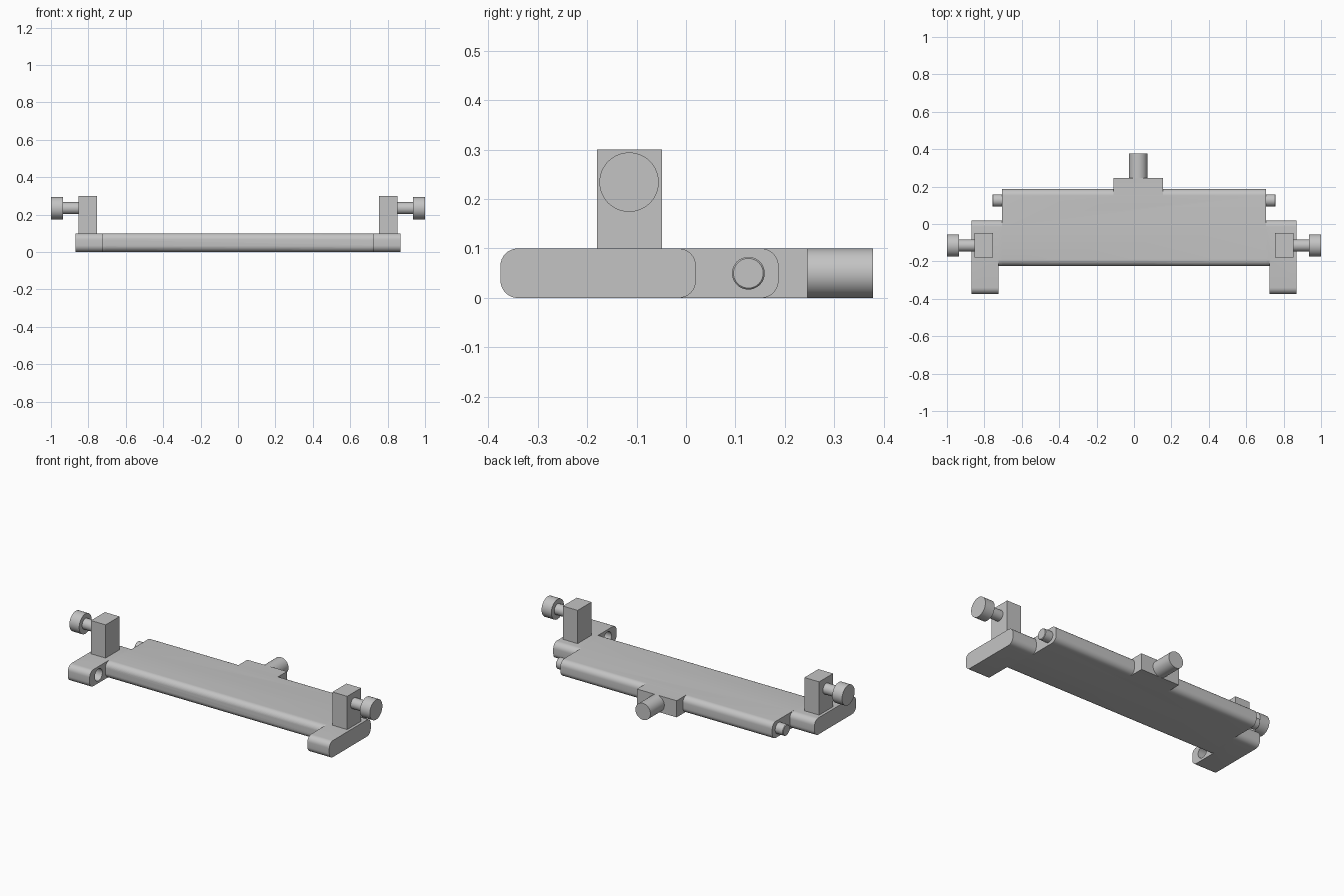
import bpy, bmesh, math
from mathutils import Matrix

cube = bpy.data.objects.get("Cube")
if cube:
    bpy.data.objects.remove(cube, do_unlink=True)

grey = bpy.data.materials.new("plain grey")
grey.use_nodes = True
GREY = (0.55, 0.55, 0.55, 1)
grey.diffuse_color = GREY
grey.node_tree.nodes["Principled BSDF"].inputs["Base Color"].default_value = GREY

THICK = 0.1


def finish(name, bm):
    bmesh.ops.recalc_face_normals(bm, faces=bm.faces)
    mesh = bpy.data.meshes.new(name)
    bm.to_mesh(mesh)
    bm.free()
    mesh.materials.append(grey)
    obj = bpy.data.objects.new(name, mesh)
    bpy.context.collection.objects.link(obj)
    return obj


def box(name, x, y, z):
    """Box from (min, max) pairs on each axis."""
    bm = bmesh.new()
    bmesh.ops.create_cube(bm, size=1)
    for v in bm.verts:
        v.co = [(lo + hi) / 2 + c * (hi - lo) for c, (lo, hi) in zip(v.co, (x, y, z))]
    return finish(name, bm)


def slab(name, x, y, radius=0.035, steps=8):
    """Plate along x whose front and back edges are rounded."""
    bm = bmesh.new()
    centres = [(y[1] - radius, THICK - radius), (y[0] + radius, THICK - radius),
               (y[0] + radius, radius), (y[1] - radius, radius)]
    ring = []
    for quarter, (cy, cz) in enumerate(centres):
        for i in range(steps + 1):
            a = (quarter + i / steps) * math.pi / 2
            ring.append(bm.verts.new((x[0], cy + radius * math.cos(a), cz + radius * math.sin(a))))
    face = bm.faces.new(ring)
    out = bmesh.ops.extrude_face_region(bm, geom=[face])["geom"]
    moved = [g for g in out if isinstance(g, bmesh.types.BMVert)]
    bmesh.ops.translate(bm, verts=moved, vec=(x[1] - x[0], 0, 0))
    return finish(name, bm)


def rod(name, start, end, radius, axis, tip=None):
    """Cylinder between two points along the x or y axis."""
    bm = bmesh.new()
    length = max(abs(b - a) for a, b in zip(start, end))
    bmesh.ops.create_cone(bm, cap_ends=True, segments=48, radius1=radius,
                          radius2=radius, depth=length)
    turn = Matrix.Rotation(math.pi / 2, 4, "Y" if axis == "x" else "X")
    mid = [(a + b) / 2 for a, b in zip(start, end)]
    bmesh.ops.transform(bm, matrix=Matrix.Translation(mid) @ turn, verts=bm.verts)
    if tip:
        rim = [e for e in bm.edges if all(abs(v.co.x - end[0]) < 1e-4 for v in e.verts)]
        bmesh.ops.bevel(bm, geom=rim, offset=tip, segments=1, affect="EDGES")
    return finish(name, bm)


def combine(target, other, operation):
    """Apply a boolean and discard the second solid."""
    mod = target.modifiers.new("combine", "BOOLEAN")
    mod.operation = operation
    mod.solver = "EXACT"
    mod.object = other
    other.hide_render = True
    bpy.context.view_layer.objects.active = target
    bpy.ops.object.modifier_apply(modifier=mod.name)
    bpy.data.objects.remove(other, do_unlink=True)


# Main plate with the rear tab
plate = slab("base_plate", (-0.705, 0.705), (-0.225, 0.187))
combine(plate, box("rear_tab", (-0.11, 0.154), (0.1, 0.246), (0, THICK)), "UNION")
combine(plate, slab("cross_bar", (-0.725, 0.725), (-0.225, 0.02)), "UNION")
parts = [plate]

# Stub on the rear tab
parts.append(rod("rear_stub", (0.022, 0.246, 0.05), (0.022, 0.378, 0.05), 0.05, "y"))

for side, label in ((1, "left"), (-1, "right")):
    def span(a, b):
        return tuple(sorted((side * a, side * b)))

    # Side arm with a socket in its inner face
    arm = slab(label + "_arm", span(0.725, 0.87), (-0.375, 0.02))
    socket = rod("socket", (side * 0.7, -0.29, 0.05), (side * 0.785, -0.29, 0.05), 0.036, "x")
    combine(arm, socket, "DIFFERENCE")
    combine(plate, arm, "UNION")

    # Hinge pin
    parts.append(rod(label + "_hinge_pin", (side * 0.705, 0.126, 0.05),
                     (side * 0.757, 0.126, 0.05), 0.033, "x", tip=0.003))

    # Upright post with thumb screw
    parts.append(box(label + "_post", span(0.755, 0.853), (-0.18, -0.048), (THICK, 0.3)))
    y, z = -0.115, 0.234
    parts.append(rod(label + "_screw_shaft", (side * 0.853, y, z), (side * 0.935, y, z), 0.032, "x"))
    parts.append(rod(label + "_screw_head", (side * 0.935, y, z), (side, y, z), 0.06, "x"))

# Smooth the curves, keep the corners sharp
bpy.ops.object.select_all(action="DESELECT")
for obj in parts:
    obj.select_set(True)
bpy.context.view_layer.objects.active = plate
bpy.ops.object.shade_smooth_by_angle(angle=math.radians(30))
